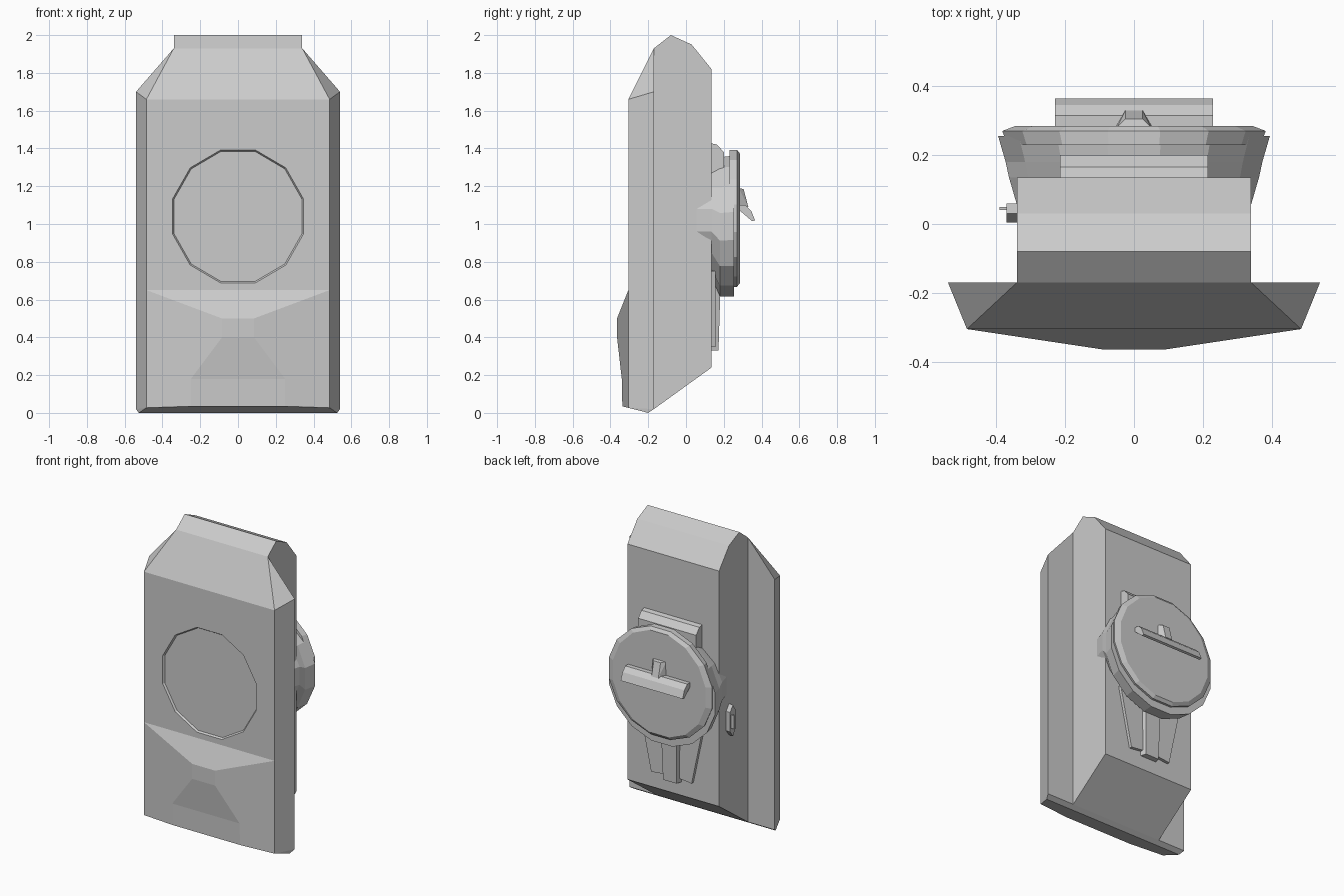
import bpy, bmesh, math

if "Cube" in bpy.data.objects:
    bpy.data.objects.remove(bpy.data.objects["Cube"])


def finish(name, bm):
    bmesh.ops.recalc_face_normals(bm, faces=bm.faces)
    me = bpy.data.meshes.new(name)
    bm.to_mesh(me)
    bm.free()
    ob = bpy.data.objects.new(name, me)
    bpy.context.collection.objects.link(ob)
    return ob


def hull(name, pts, mirror=True):
    """Convex solid from corner points, mirrored across x."""
    bm = bmesh.new()
    for x, y, z in pts:
        bm.verts.new((x, y, z))
        if mirror:
            bm.verts.new((-x, y, z))
    r = bmesh.ops.convex_hull(bm, input=bm.verts[:])
    junk = {g for g in r["geom_interior"] + r["geom_unused"] if isinstance(g, bmesh.types.BMVert)}
    bmesh.ops.delete(bm, geom=list(junk), context='VERTS')
    bmesh.ops.dissolve_limit(bm, angle_limit=0.01, verts=bm.verts[:], edges=bm.edges[:])
    return finish(name, bm)


def prism(name, profile, half):
    """Convex y-z profile extruded across x."""
    return hull(name, [(half, y, z) for y, z in profile])


def loft(name, rings, n):
    """Elliptical rings along y: (y, centre z, x radius, z radius)."""
    bm = bmesh.new()
    loops = []
    for y, cz, rx, rz in rings:
        loops.append([bm.verts.new((rx * math.cos((i + .5) * math.tau / n), y,
                                    cz + rz * math.sin((i + .5) * math.tau / n))) for i in range(n)])
    for a, b in zip(loops, loops[1:]):
        for i in range(n):
            j = (i + 1) % n
            bm.faces.new((a[i], a[j], b[j], b[i]))
    bm.faces.new(loops[0])
    bm.faces.new(loops[-1])
    return finish(name, bm)


# wide front shell with flared sides and clipped shoulders
plate = hull("front_shell", [(.485, -.305, .027), (.525, -.2, 0), (.54, -.17, .02),
                             (.485, -.305, 1.66), (.54, -.17, 1.70), (.34, -.17, 1.93)])

# shallow round recess in the front
cutter = loft("recess_cutter", [(-.33, 1.04, .358, .364), (-.305, 1.04, .358, .364), (-.293, 1.04, .350, .356)], 12)
cutter.hide_render = True
cutter.hide_viewport = True
mod = plate.modifiers.new("recess", 'BOOLEAN')
mod.operation = 'DIFFERENCE'
mod.solver = 'EXACT'
mod.object = cutter

# narrower core behind the shell
prism("core", [(-.17, 1.93), (-.08, 2), (.03, 1.95), (.135, 1.82), (.135, .24), (-.17, .02)], .34)

# faceted bulge low on the front
bm = bmesh.new()
half = [(.485, -.305, .65), (.085, -.365, .5), (.085, -.365, .4),
        (.25, -.34, .18), (.25, -.337, .035), (.485, -.305, .027)]
R = [bm.verts.new(p) for p in half]
L = [bm.verts.new((-x, y, z)) for x, y, z in half]
for i in range(6):
    j = (i + 1) % 6
    bm.faces.new((R[i], R[j], L[j], L[i]))
bm.faces.new(R)
bm.faces.new(L)
finish("front_bulge", bm)

# round drum on the back with its stepped lid
loft("back_drum", [(0, 1.02, .33, .30), (.135, 1.02, .37, .31),
                   (.18, .985, .38, .375), (.255, .99, .402, .38)], 16)
loft("drum_lid", [(.23, 1.03, .375, .37), (.27, 1.03, .39, .37), (.285, 1.03, .35, .35)], 16)

# block above the drum
prism("upper_block", [(.12, 1.2), (.12, 1.43), (.165, 1.42), (.2, 1.38), (.2, 1.2)], .215)

# tapered panels and centre rib below the drum
for s in (-1, 1):
    hull("lower_panel", [(s * x, y, z) for y in (.12, .155)
                         for x, z in ((.06, .75), (.235, .75), (.145, .36), (.06, .36), (.15, .35))], False)
hull("centre_rib", [(.075, .12, .75), (.06, .185, .75), (.065, .12, .33), (.05, .172, .33)])

# sloping handle bar and knob on the lid
prism("handle_bar", [(.28, 1.1), (.28, 1.075), (.33, 1.05), (.365, 1.02), (.35, 1.015), (.345, 1.07), (.315, 1.1)], .23)
hull("handle_knob", [(.055, .28, 1.07), (.05, .28, 1.19), (.025, .305, 1.185), (.025, .33, 1.09)])

# small clip on one side
hull("side_clip", [(x, y, z) for x in (-.33, -.37) for y, z in
                   ((.005, .72), (.005, .85), (.03, .68), (.03, .89), (.06, .72), (.06, .85))], False)
hull("clip_tab", [(x, y, z) for x in (-.33, -.39) for y in (.04, .05) for z in (.74, .83)], False)
